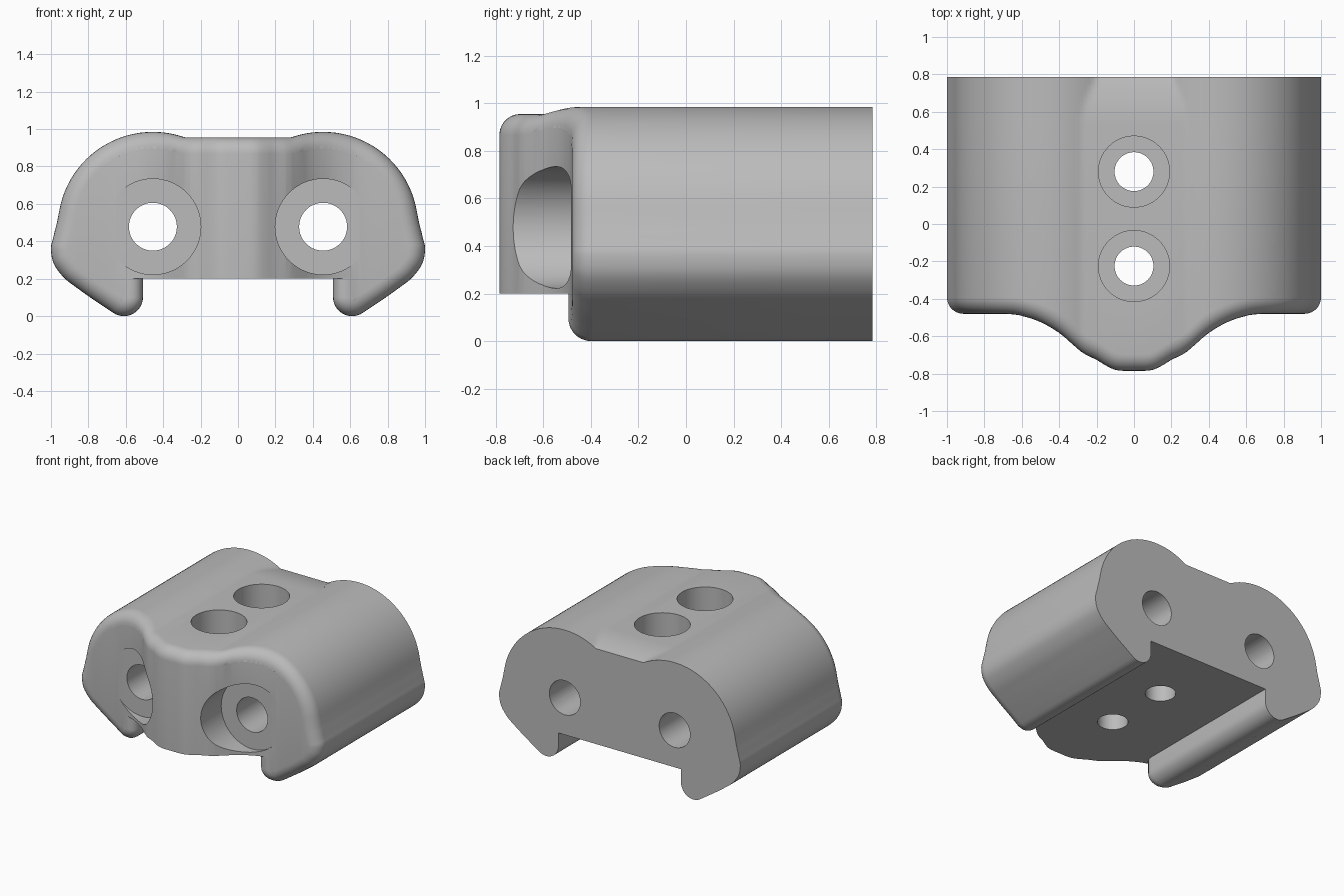
import bpy, bmesh, math
from mathutils import Vector, Matrix

cube = bpy.data.objects.get("Cube")
if cube:
    bpy.data.objects.remove(cube, do_unlink=True)

BACK = 0.785          # rear plane
FILLET = 0.088        # rounding of the front rim
HUMP_X, HUMP_Z, HUMP_R = 0.455, 0.477, 0.508
FOOT_X, FOOT_R = 0.61, 0.102

grey = bpy.data.materials.new("plain_grey")
grey.use_nodes = True
grey.diffuse_color = (0.5, 0.5, 0.5, 1)
grey.node_tree.nodes["Principled BSDF"].inputs["Base Color"].default_value = (0.5, 0.5, 0.5, 1)


def smooth_path(pts, steps=5):
    """Catmull-Rom curve through 2D points."""
    p = [Vector(q) for q in pts]
    p = [2 * p[0] - p[1]] + p + [2 * p[-1] - p[-2]]
    out = []
    for a, b, c, d in zip(p, p[1:], p[2:], p[3:]):
        for i in range(steps):
            t = i / steps
            out.append(0.5 * (2 * b + (c - a) * t + (2 * a - 5 * b + 4 * c - d) * t * t
                              + (3 * b - a - 3 * c + d) * t ** 3))
    return out + [p[-2]]


def arc(cx, cz, r, start, end, steps):
    angles = [math.radians(start + (end - start) * i / steps) for i in range(steps + 1)]
    return [Vector((cx + r * math.cos(a), cz + r * math.sin(a))) for a in angles]


# Plan curve of the bulging front wall
nose = smooth_path([(0, -.785), (.09, -.782), (.15, -.757), (.2, -.726), (.27, -.692), (.33, -.642),
                    (.4, -.582), (.5, -.524), (.6, -.491), (.66, -.482), (.72, -.48), (.8, -.48), (1.1, -.48)])


def front_y(x):
    x = abs(x)
    for a, b in zip(nose, nose[1:]):
        if x <= b.x:
            return a.y + (b.y - a.y) * (x - a.x) / (b.x - a.x)
    return nose[-1].y


def slant(x):
    """Stretch of the rim rounding along y where the wall is oblique."""
    return math.hypot(1, (front_y(x + .05) - front_y(x - .05)) / .1)


def outline(pad_z):
    """Closed cross-section: top pad, round humps, flanks and hooked feet."""
    half = []
    for i in range(1, 23):
        x = HUMP_X * i / 23
        half.append(Vector((x, max(pad_z, HUMP_Z + math.sqrt(HUMP_R ** 2 - (x - HUMP_X) ** 2)))))
    half += arc(HUMP_X, HUMP_Z, HUMP_R, 90, 10, 20)
    half += smooth_path([(.968, .5), (.988, .42), (1, .36), (.985, .28), (.93, .205), (.86, .15),
                         (.79, .1), (.717, .051)], 4)
    half += arc(FOOT_X, FOOT_R, FOOT_R, -56.5, -180, 14)
    half.append(Vector((FOOT_X - FOOT_R, .2)))
    left = [Vector((-p.x, p.y)) for p in reversed(half)]
    return half + left


def inset(ring, d):
    """Shift the outline inward, keeping the flat underside level."""
    out, n = [], len(ring)
    for i, p in enumerate(ring):
        if abs(p.y - .2) < 1e-4 and abs(p.x) < FOOT_X:
            out.append(Vector((p.x + math.copysign(d, p.x), p.y)))
            continue
        t = (ring[(i + 1) % n] - ring[i - 1]).normalized()
        out.append(p + Vector((t.y, -t.x)) * d)
    return out


# Body: lofted rings, rounded at the front, with the pad dropping at the rear
bm = bmesh.new()
rings = []
top = outline(.955)
for i in range(8):
    a = math.radians(90 * i / 7)
    r = inset(top, FILLET * (1 - math.sin(a)))
    off = FILLET * (1 - math.cos(a))
    rings.append([bm.verts.new((p.x, front_y(p.x) + off * slant(p.x), p.y)) for p in r])
for i in range(9):
    t = i / 8
    r = outline(.955 - .04 * t * t)
    rings.append([bm.verts.new((p.x, .53 + (BACK - .53) * t, p.y)) for p in r])
for r1, r2 in zip(rings, rings[1:]):
    for i in range(len(r1)):
        j = (i + 1) % len(r1)
        bm.faces.new((r1[i], r1[j], r2[j], r2[i]))
bm.faces.new(rings[-1])

# Front wall: flat cap cut into columns, then bent to the plan curve
for v in rings[0]:
    v.co.y = -1
cap = [bm.faces.new(list(reversed(rings[0])))]
for i in range(-29, 29):
    geom = set(cap)
    for f in cap:
        geom.update(f.edges)
        geom.update(f.verts)
    bmesh.ops.bisect_plane(bm, geom=list(geom), dist=1e-6,
                           plane_co=((i + .5) * .03, 0, 0), plane_no=(1, 0, 0))
    cap = [f for f in bm.faces if all(v.co.y < -.999 for v in f.verts)]
for v in {v for f in cap for v in f.verts}:
    v.co.y = front_y(v.co.x)
bmesh.ops.triangulate(bm, faces=bm.faces)
bmesh.ops.dissolve_degenerate(bm, dist=1e-5, edges=bm.edges)
bmesh.ops.triangulate(bm, faces=bm.faces)
bmesh.ops.recalc_face_normals(bm, faces=bm.faces)


def make_object(name, bm):
    me = bpy.data.meshes.new(name)
    bm.to_mesh(me)
    bm.free()
    me.materials.append(grey)
    ob = bpy.data.objects.new(name, me)
    bpy.context.collection.objects.link(ob)
    return ob


body = make_object("clamp_body", bm)


def stepped_cutter(name, profile, matrix, sides=64):
    """Turned cutter from (radius, height) pairs."""
    bm = bmesh.new()
    loops = [[bm.verts.new((r * math.cos(math.tau * k / sides), r * math.sin(math.tau * k / sides), h))
              for k in range(sides)] for r, h in profile]
    for a, b in zip(loops, loops[1:]):
        for k in range(sides):
            m = (k + 1) % sides
            bm.faces.new((a[k], a[m], b[m], b[k]))
    bm.faces.new(loops[0])
    bm.faces.new(loops[-1])
    bmesh.ops.recalc_face_normals(bm, faces=bm.faces)
    bm.transform(matrix)
    ob = make_object(name, bm)
    ob.hide_render = True
    return ob


# Counterbored screw holes: two front to back, two top to bottom
cutters = []
to_front = Matrix.Rotation(math.radians(90), 4, 'X')
for side in (-1, 1):
    cutters.append(stepped_cutter("long_hole_cutter", [(.128, -1), (.128, .483), (.256, .483), (.256, 1)],
                                  Matrix.Translation((side * .455, 0, .478)) @ to_front))
for y in (-.225, .28):
    cutters.append(stepped_cutter("cross_hole_cutter", [(.104, 0), (.104, .45), (.19, .45), (.19, 1.2)],
                                  Matrix.Translation((0, y, 0))))

bpy.ops.object.select_all(action='DESELECT')
body.select_set(True)
bpy.context.view_layer.objects.active = body
for c in cutters:
    mod = body.modifiers.new("hole", 'BOOLEAN')
    mod.operation, mod.solver, mod.object = 'DIFFERENCE', 'EXACT', c
    mod.use_self = True
    bpy.ops.object.modifier_apply(modifier=mod.name)
    bpy.data.objects.remove(c, do_unlink=True)
bpy.ops.object.shade_smooth_by_angle(angle=math.radians(30))
